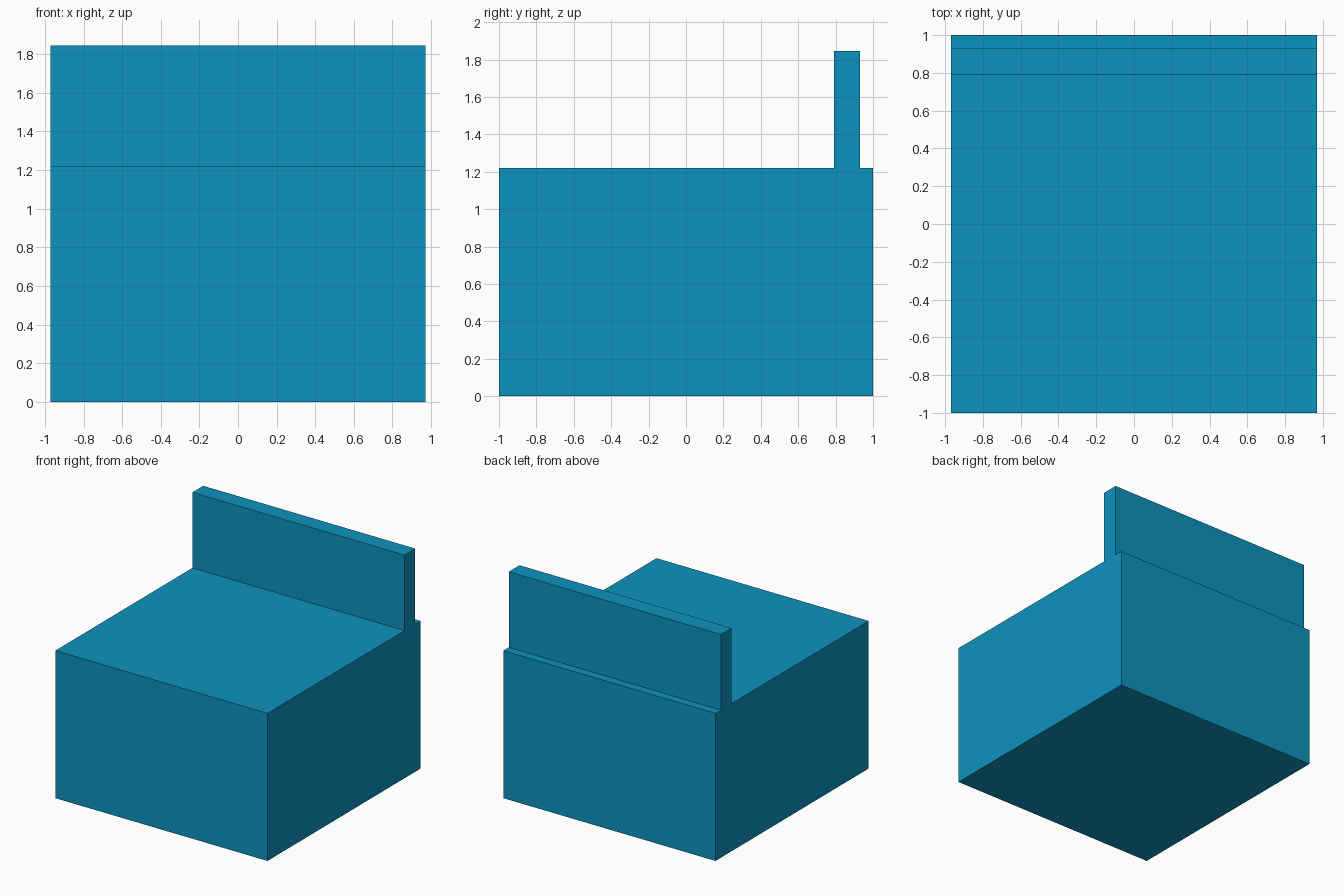
import bpy
import bmesh

if "Cube" in bpy.data.objects:
    bpy.data.objects.remove(bpy.data.objects["Cube"])

HALF_WIDTH = 0.97
SEAT_Z, TOP_Z = 1.22, 1.845
BACK_FRONT, BACK_REAR = 0.79, 0.93

# Side profile (y, z): block seat with a thin upright backrest
profile = [(-1, 0), (1, 0), (1, SEAT_Z), (BACK_REAR, SEAT_Z), (BACK_REAR, TOP_Z),
           (BACK_FRONT, TOP_Z), (BACK_FRONT, SEAT_Z), (-1, SEAT_Z)]

# Extrude the profile across the full width
bm = bmesh.new()
side = bm.faces.new([bm.verts.new((-HALF_WIDTH, y, z)) for y, z in profile])
extruded = bmesh.ops.extrude_face_region(bm, geom=[side], use_keep_orig=True)["geom"]
bmesh.ops.translate(bm, vec=(2 * HALF_WIDTH, 0, 0),
                    verts=[v for v in extruded if isinstance(v, bmesh.types.BMVert)])
bmesh.ops.recalc_face_normals(bm, faces=bm.faces)

mesh = bpy.data.meshes.new("seat_with_backrest")
bm.to_mesh(mesh)
bm.free()
seat = bpy.data.objects.new("seat_with_backrest", mesh)
bpy.context.collection.objects.link(seat)

# Blue finish
blue = bpy.data.materials.new("blue")
blue.diffuse_color = (0.004, 0.29, 0.52, 1)
blue.use_nodes = True
blue.node_tree.nodes["Principled BSDF"].inputs["Base Color"].default_value = blue.diffuse_color
mesh.materials.append(blue)
